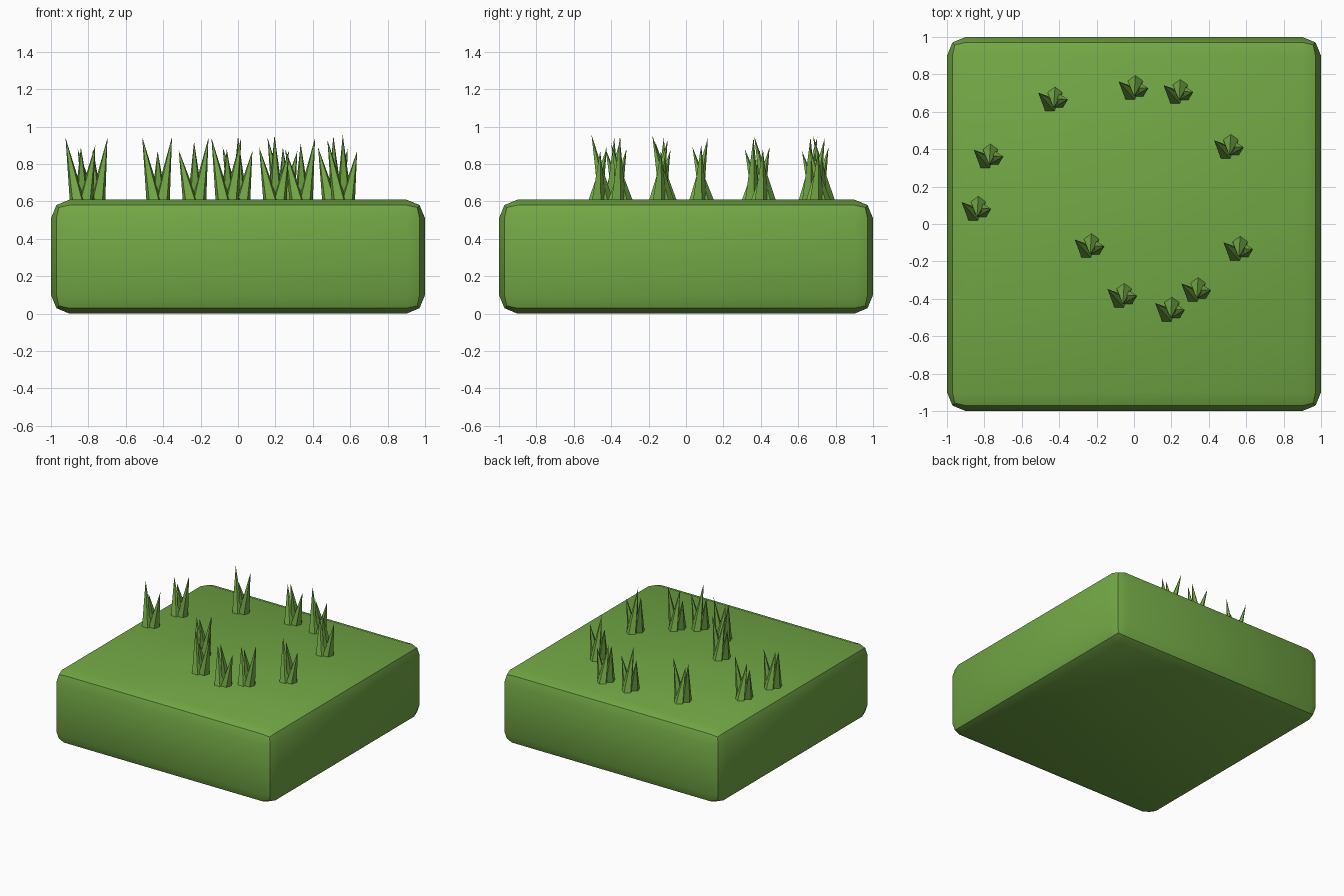
import bpy, bmesh, math

if "Cube" in bpy.data.objects:
    bpy.data.objects.remove(bpy.data.objects["Cube"])

green = bpy.data.materials.new("grass green")
green.diffuse_color = (0.17, 0.39, 0.06, 1)
green.use_nodes = True
green.node_tree.nodes["Principled BSDF"].inputs["Base Color"].default_value = green.diffuse_color

H = 0.61

# Turf block with two-step rounded edges
bpy.ops.mesh.primitive_cube_add(size=1, location=(0, 0, H / 2))
block = bpy.context.object
block.name = "turf_block"
block.scale = (2, 2, H)
bpy.ops.object.transform_apply(location=False, rotation=False, scale=True)
bev = block.modifiers.new("rounded edges", "BEVEL")
bev.width = 0.1
bev.segments = 2
bev.limit_method = 'NONE'
bpy.ops.object.modifier_apply(modifier="rounded edges")
bpy.ops.object.shade_smooth_by_angle(angle=math.radians(30))
block.data.materials.append(green)

# Blade layout inside a tuft: base centre and tip offset
BLADES = [((-0.016, -0.026), (-0.082, 0.042)),   # left blade
          ((0.008, 0.036), (0.0, -0.04)),        # middle blade
          ((0.022, -0.004), (0.077, 0.006))]     # right blade


def add_blade(bm, base, tip, sides=5, r=0.045, z0=H - 0.02):
    """Low-poly spike leaning from its base to its tip."""
    ring = []
    for i in range(sides):
        a = 2 * math.pi * i / sides + math.pi / 2
        ring.append(bm.verts.new((base[0] + r * math.cos(a),
                                  base[1] + r * math.sin(a), z0)))
    top = bm.verts.new(tip)
    bm.faces.new(ring[::-1])
    for i in range(sides):
        bm.faces.new((ring[i], ring[(i + 1) % sides], top))


def tuft(name, x, y, heights):
    bm = bmesh.new()
    for (b, t), h in zip(BLADES, heights):
        add_blade(bm, (x + b[0], y + b[1]), (x + t[0], y + t[1], h))
    me = bpy.data.meshes.new(name)
    bm.to_mesh(me)
    bm.free()
    me.materials.append(green)
    bpy.context.collection.objects.link(bpy.data.objects.new(name, me))


# Tufts: x, y, then heights of left, middle and right blades
TUFTS = [(-0.43, 0.66, .945, .87, .945), (0.0, 0.72, .89, .95, .87),
         (0.24, 0.70, .94, .89, .87), (0.51, 0.405, .89, .95, .88),
         (0.56, -0.14, .93, .955, .87), (0.335, -0.36, .88, .91, .94),
         (0.195, -0.465, .89, .955, .87), (-0.06, -0.39, .94, .88, .94),
         (-0.235, -0.125, .875, .92, .94), (-0.84, 0.075, .94, .89, .90),
         (-0.775, 0.355, .88, .88, .94)]
for i, (x, y, *hs) in enumerate(TUFTS):
    tuft(f"grass_tuft_{i + 1}", x, y, hs)
